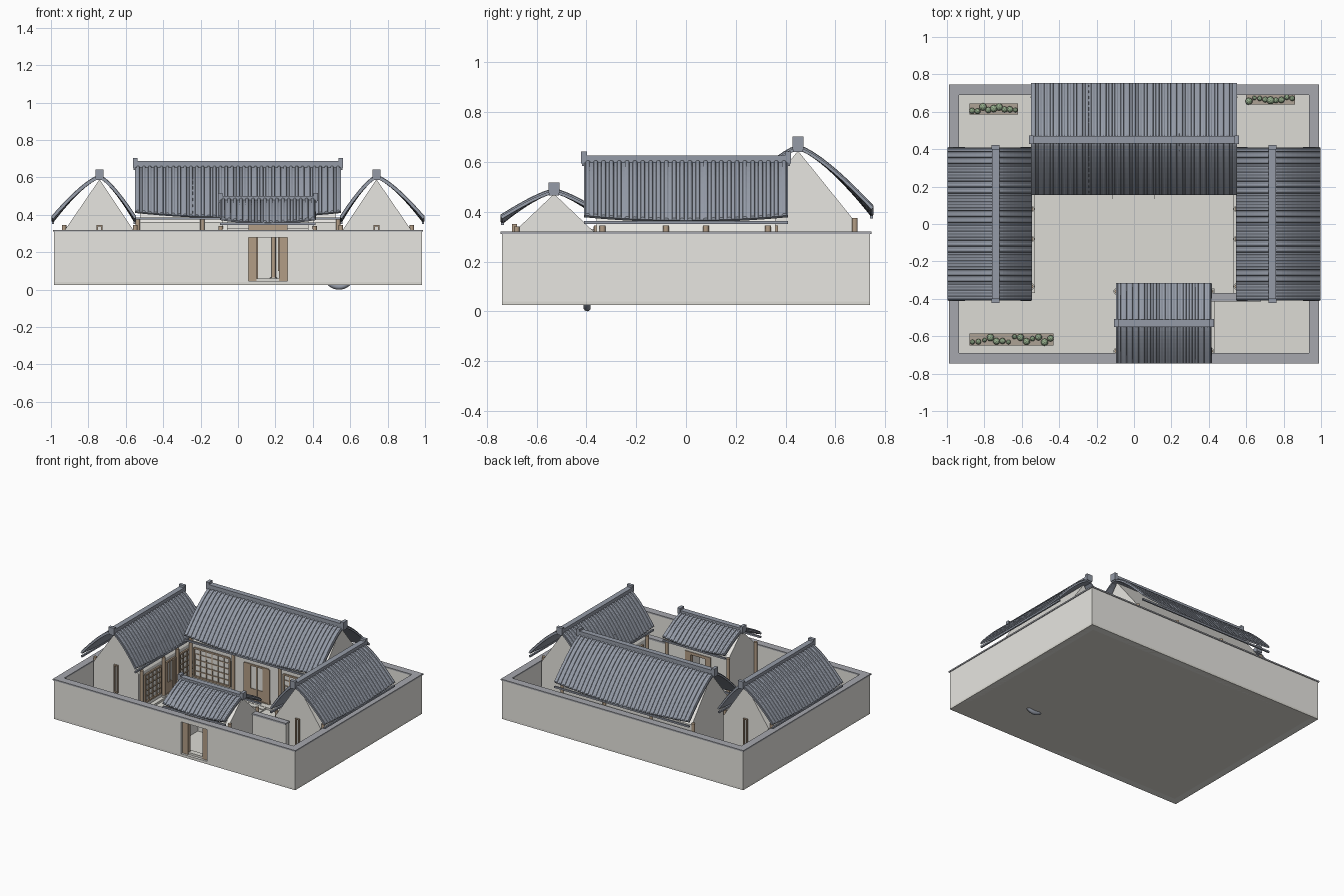
import bpy, bmesh, math, random

if "Cube" in bpy.data.objects:
    bpy.data.objects.remove(bpy.data.objects["Cube"])
random.seed(4)

def material(name, rgb):
    m = bpy.data.materials.new(name)
    m.diffuse_color = (*rgb, 1)
    m.use_nodes = True
    m.node_tree.nodes["Principled BSDF"].inputs["Base Color"].default_value = m.diffuse_color
    return m

PLASTER = material("plaster", (0.80, 0.79, 0.75))
PAVING = material("paving", (0.72, 0.71, 0.66))
TILE = material("tile", (0.30, 0.33, 0.39))
CAP = material("cap_tile", (0.38, 0.39, 0.42))
WOOD = material("wood", (0.45, 0.34, 0.24))
SOIL = material("soil", (0.42, 0.36, 0.30))
LEAF = material("leaf", (0.30, 0.42, 0.26))

def finish(bm, name, mat, recalc=True):
    if recalc:
        bmesh.ops.recalc_face_normals(bm, faces=bm.faces[:])
    me = bpy.data.meshes.new(name)
    bm.to_mesh(me)
    bm.free()
    me.materials.append(mat)
    ob = bpy.data.objects.new(name, me)
    bpy.context.collection.objects.link(ob)
    return ob

def boxes(name, items, mat):
    """One object from boxes (x0, x1, y0, y1, z0, z1)."""
    bm = bmesh.new()
    for x0, x1, y0, y1, z0, z1 in items:
        vs = bmesh.ops.create_cube(bm, size=1)["verts"]
        for v in vs:
            v.co = ((x0 + x1) / 2 + v.co.x * (x1 - x0), (y0 + y1) / 2 + v.co.y * (y1 - y0),
                    (z0 + z1) / 2 + v.co.z * (z1 - z0))
    return finish(bm, name, mat)

def prism(name, pts, axis, a, b, mat):
    """Extrude a (side, z) outline along x or y from a to b."""
    bm = bmesh.new()
    vs = [bm.verts.new((a, p, z) if axis == "x" else (p, a, z)) for p, z in pts]
    f = bm.faces.new(vs)
    ext = bmesh.ops.extrude_face_region(bm, geom=[f])["geom"]
    d = (b - a, 0, 0) if axis == "x" else (0, b - a, 0)
    bmesh.ops.translate(bm, vec=d, verts=[g for g in ext if isinstance(g, bmesh.types.BMVert)])
    return finish(bm, name, mat)

def columns(name, spots, top):
    for part, r, z0, z1, mat in (("", 0.012, 0.05, top, WOOD), ("_base", 0.018, 0.04, 0.065, PAVING)):
        bm = bmesh.new()
        for x, y in spots:
            vs = bmesh.ops.create_cone(bm, cap_ends=True, segments=12, radius1=r, radius2=r,
                                       depth=z1 - z0)["verts"]
            bmesh.ops.translate(bm, vec=(x, y, (z0 + z1) / 2), verts=vs)
        ob = finish(bm, name + part, mat)
        for p in ob.data.polygons:
            p.use_smooth = len(p.vertices) == 4

def roof(name, axis, cx, cy, length, neg, pos, zr, ze, lift, ridge_top):
    """Convex tiled double slope with upturned eave ends, eave beams and ridge."""
    def place(u, s, z):
        return (cx + u, cy + s, z) if axis == "x" else (cx + s, cy + u, z)

    def box(u0, u1, s0, s1, z0, z1):
        a, b = place(u0, s0, z0), place(u1, s1, z1)
        return (a[0], b[0], a[1], b[1], z0, z1)

    half, n = length / 2, round(length / 0.031)
    pitch, r = length / n, 0.0095
    rib = [(-0.5, 0)] + [(-math.cos(k * math.pi / 5) * r / pitch, math.sin(k * math.pi / 5) * r)
                         for k in range(6)]
    tiles = [((i + 0.5 + o) * pitch - half, h) for i in range(n) for o, h in rib] + [(half, 0)]
    flat = [(-half + length * i / 16, 0) for i in range(17)]

    def surface(part, samples, closed):
        bm = bmesh.new()
        for run in (-neg, pos):
            rows = [(k / 10, 1) for k in range(11)] + ([(1, 0)] if closed else [])
            grid = [[bm.verts.new(place(u, run * t, zr - (zr - ze) * t ** 1.4
                     + lift * (u / half) ** 2 * t * t + h * hs)) for u, h in samples] for t, hs in rows]
            for a, b in zip(grid, grid[1:]):
                for i in range(len(samples) - 1):
                    f = bm.faces.new((a[i], a[i + 1], b[i + 1], b[i]))
                    f.normal_update()
                    if f.normal.z < 0:
                        f.normal_flip()
        return finish(bm, name + part, TILE, False)

    surface("_tile_ribs", tiles, True)
    mod = surface("_roof_slab", flat, False).modifiers.new("thickness", "SOLIDIFY")
    mod.thickness, mod.offset = 0.012, -1
    boxes(name + "_eave_beams", [box(-half, half, s - 0.006, s + 0.006, ze - 0.014, ze - 0.002)
                                 for s in (0.008 - neg, pos - 0.008)], TILE)
    e = half + 0.008
    boxes(name + "_ridge", [box(-e, e, -0.02, 0.02, zr - 0.02, ridge_top - 0.016)]
          + [box(c - 0.012, c + 0.012, -0.022, 0.022, zr - 0.01, ridge_top) for c in (-half, half)], TILE)

def facade(name, place, bays, z0, z1):
    """Latticed windows and panelled doors; bays are (u0, u1, is_door)."""
    wood = []
    def add(u0, u1, d, za, zb):
        a, b = place(u0, 0), place(u1, d)
        wood.append((min(a[0], b[0]), max(a[0], b[0]), min(a[1], b[1]), max(a[1], b[1]), za, zb))
    for u0, u1, door in bays:
        low = 0.055 if door else z0
        for u in (u0, u1):
            add(u - 0.006, u + 0.006, 0.012, low, z1)
        for z in (low, z1):
            add(u0, u1, 0.012, z - 0.006, z + 0.006)
        if door:
            w = (u1 - u0) / 4
            for a in (u0, u1 - w):
                add(a, a + w, 0.008, low, z1)
            add(u0 + 2 * w - 0.004, u0 + 2 * w + 0.004, 0.008, low, z1)
            add(u0, u1, 0.006, low, low + 0.08)
            continue
        nu, nz = max(3, round((u1 - u0) / 0.045)), 5
        for i in range(1, nu):
            u = u0 + (u1 - u0) * i / nu
            add(u - 0.003, u + 0.003, 0.008, z0, z1)
        for i in range(1, nz):
            z = z0 + (z1 - z0) * i / nz
            add(u0, u1, 0.008, z - 0.003, z + 0.003)
    boxes(name, wood, WOOD)

# Ground and perimeter wall with gate opening
boxes("courtyard_floor", [(-0.985, 0.985, -0.74, 0.74, 0.025, 0.04)], PAVING)
GX0, GX1 = 0.055, 0.265
boxes("perimeter_wall", [(s * 0.96 - 0.025, s * 0.96 + 0.025, -0.74, 0.74, 0.025, 0.31) for s in (-1, 1)]
      + [(-0.94, 0.94, 0.69, 0.74, 0.025, 0.31), (-0.94, GX0, -0.74, -0.69, 0.025, 0.31),
         (GX1, 0.94, -0.74, -0.69, 0.025, 0.31), (GX0, GX1, -0.74, -0.69, 0.28, 0.31),
         (GX0, GX1, -0.74, -0.69, 0.025, 0.045)], PLASTER)
boxes("wall_cap", [(s * 0.9625 - 0.0275, s * 0.9625 + 0.0275, -0.745, 0.745, 0.31, 0.32) for s in (-1, 1)]
      + [(-0.94, 0.94, s * 0.7175 - 0.0275, s * 0.7175 + 0.0275, 0.31, 0.32) for s in (-1, 1)], CAP)

# North main hall
boxes("hall_platform", [(-0.55, 0.55, 0.17, 0.69, 0.04, 0.055)], PAVING)
boxes("hall_steps", [(-0.115, 0.11, 0.10, 0.17, 0.04, 0.047), (-0.115, 0.11, 0.135, 0.17, 0.04, 0.053)], PAVING)
prism("hall_body", [(0.225, 0.05), (0.675, 0.05), (0.68, 0.36), (0.45, 0.645), (0.22, 0.36)],
      "x", -0.525, 0.525, PLASTER)
columns("hall_columns", [(x, y) for x in (-0.535, -0.19, 0.19, 0.535) for y in (0.215, 0.678)], 0.375)
facade("hall_joinery", lambda u, d: (u, 0.225 - d),
       [(-0.51, -0.22, False), (-0.1, 0.1, True), (0.22, 0.51, False)], 0.10, 0.31)
roof("hall", "x", 0, 0.45, 1.1, 0.295, 0.303, 0.66, 0.388, 0.03, 0.703)

# East and west side houses
for s, side in ((-1, "west"), (1, "east")):
    boxes(side + "_platform", [(min(s * 0.53, s * 0.935), max(s * 0.53, s * 0.935), -0.37, 0.37, 0.04, 0.055)], PAVING)
    prism(side + "_body", [(s * p, z) for p, z in
          ((0.56, 0.05), (0.925, 0.05), (0.925, 0.32), (0.74, 0.59), (0.56, 0.32))], "y", -0.36, 0.36, PLASTER)
    columns(side + "_columns", [(s * x, y) for x in (0.55, 0.93) for y in (-0.335, -0.08, 0.08, 0.33)], 0.345)
    facade(side + "_joinery", lambda u, d: (s * (0.56 - d), u),
           [(-0.29, -0.11, False), (-0.06, 0.06, True), (0.11, 0.29, False)], 0.09, 0.29)
    # narrow gable windows
    frames = []
    for y in (-0.36, 0.36):
        for x0, x1, z0, z1 in ((-0.016, -0.008, 0.14, 0.345), (0.008, 0.016, 0.14, 0.345),
                               (-0.016, 0.016, 0.337, 0.345), (-0.016, 0.016, 0.14, 0.148)):
            frames.append((s * 0.74 + x0, s * 0.74 + x1, y - 0.01, y + 0.01, z0, z1))
    boxes(side + "_gable_window_frames", frames, WOOD)
    inner, outer = 0.195, 0.257
    roof(side, "y", s * 0.74, 0, 0.82, *((outer, inner) if s < 0 else (inner, outer)), 0.605, 0.366, 0.02, 0.642)

# South gatehouse
boxes("gate_platform", [(-0.09, 0.43, -0.69, -0.345, 0.04, 0.05), (GX0, GX1, -0.72, -0.68, 0.04, 0.06)], PAVING)
for x, side in ((-0.085, "west"), (0.375, "east")):
    prism("gate_gable_" + side, [(-0.69, 0.04), (-0.37, 0.04), (-0.37, 0.32), (-0.53, 0.472), (-0.69, 0.32)],
          "x", x, x + 0.03, PLASTER)
boxes("gate_rear_wall", [(-0.06, GX0, -0.39, -0.37, 0.04, 0.33), (GX1, 0.38, -0.39, -0.37, 0.04, 0.33),
                         (GX0, GX1, -0.39, -0.37, 0.29, 0.33)], PLASTER)
columns("gate_columns", [(x, y) for x in (-0.092, 0.41) for y in (-0.68, -0.36)], 0.34)
boxes("gate_door_frame", [(x, x + 0.045, y, y + 0.03, 0.045, 0.285) for x in (GX0, GX1 - 0.045) for y in (-0.725, -0.395)]
      + [(GX0, GX1, -0.70, -0.68, 0.28, 0.35), (GX0, GX1, -0.395, -0.365, 0.28, 0.30)], WOOD)
roof("gate", "x", 0.16, -0.53, 0.51, 0.215, 0.215, 0.485, 0.36, 0.022, 0.518)

# Moon gate screen wall with round opening and ring
mx, mz, R = 0.54, 0.088, 0.076
a0 = math.asin((mz - 0.04) / R)
arc = [(mx + R * math.cos(a), mz + R * math.sin(a))
       for a in (-a0 + (math.pi + 2 * a0) * k / 28 for k in range(29))]
prism("moon_gate_wall", [(0.40, 0.04), (0.40, 0.30), (0.68, 0.30), (0.68, 0.04)] + arc, "y", -0.41, -0.375, PLASTER)
boxes("moon_gate_cap", [(0.40, 0.68, -0.415, -0.37, 0.30, 0.312)], CAP)
bpy.ops.mesh.primitive_torus_add(location=(mx, -0.397, mz), rotation=(math.pi / 2, 0, 0), major_segments=36,
                                 minor_segments=10, major_radius=0.073, minor_radius=0.015)
bpy.context.object.name = "moon_gate_ring"
bpy.context.object.data.materials.append(TILE)
bpy.ops.object.shade_smooth()

# Planting beds with shrubs
for name, x0, x1, y0, y1, count in (("front", -0.88, -0.43, -0.65, -0.585, 14),
                                    ("rear_left", -0.88, -0.62, 0.585, 0.645, 9),
                                    ("rear_right", 0.60, 0.86, 0.64, 0.70, 9)):
    boxes(name + "_bed", [(x0, x1, y0, y1, 0.04, 0.052)], SOIL)
    bm = bmesh.new()
    for i in range(count):
        r = random.uniform(0.011, 0.021)
        vs = bmesh.ops.create_icosphere(bm, subdivisions=2, radius=r)["verts"]
        bmesh.ops.translate(bm, verts=vs, vec=(x0 + (x1 - x0) * (i + 0.5) / count,
                            random.uniform(y0 + 0.015, y1 - 0.015), 0.052 + r * 0.7))
    finish(bm, name + "_shrubs", LEAF)
